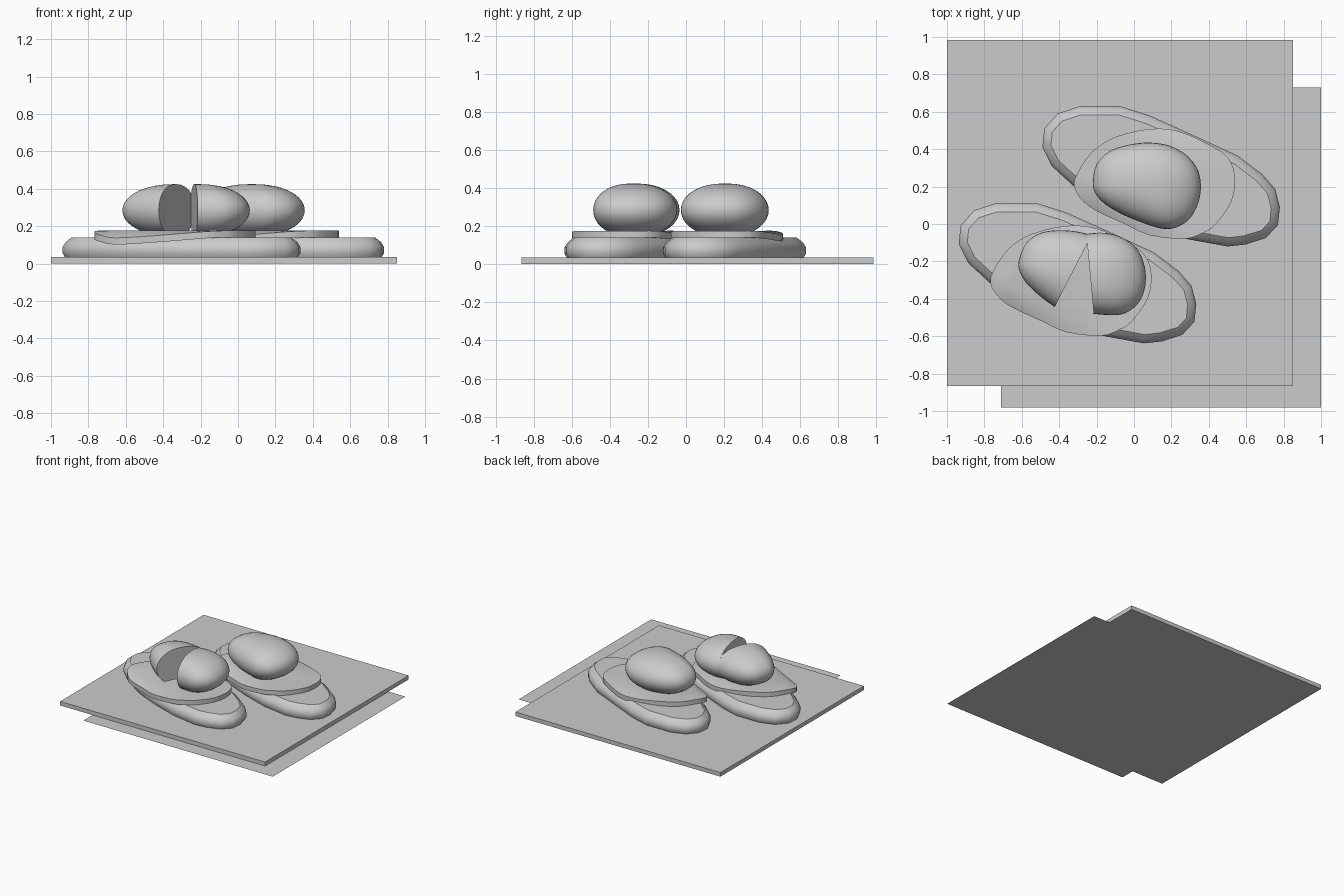
import bpy, bmesh, math
from mathutils import Vector, Matrix

if "Cube" in bpy.data.objects:
    bpy.data.objects.remove(bpy.data.objects["Cube"])

STEP = (-0.447, -0.518, 0)   # offset from the back serving to the front one


def finish(bm, name, angle=35):
    bmesh.ops.recalc_face_normals(bm, faces=bm.faces)
    me = bpy.data.meshes.new(name)
    bm.to_mesh(me)
    bm.free()
    ob = bpy.data.objects.new(name, me)
    bpy.context.collection.objects.link(ob)
    bpy.ops.object.select_all(action='DESELECT')
    ob.select_set(True)
    bpy.context.view_layer.objects.active = ob
    if angle:
        bpy.ops.object.shade_smooth_by_angle(angle=math.radians(angle))
    return ob


def loft(rings):
    """Skin a stack of closed rings and cap both ends."""
    bm = bmesh.new()
    vs = [[bm.verts.new(p) for p in r] for r in rings]
    n = len(vs[0])
    for a, b in zip(vs, vs[1:]):
        for i in range(n):
            j = (i + 1) % n
            bm.faces.new((a[i], a[j], b[j], b[i]))
    bm.faces.new(vs[0])
    bm.faces.new(vs[-1])
    return bm


def inset(pts, d):
    """Shrink a clockwise outline by d."""
    out = []
    for i, p in enumerate(pts):
        t = Vector(pts[(i + 1) % len(pts)][:2]) - Vector(pts[i - 1][:2])
        t.normalize()
        out.append((p[0] + t.y * d, p[1] - t.x * d))
    return out


def smooth(pts, k=3):
    """Catmull-Rom subdivision of a closed outline."""
    out, n = [], len(pts)
    for i in range(n):
        a, b, c, d = (Vector(pts[(i + q) % n]) for q in (-1, 0, 1, 2))
        for s in range(k):
            t = s / k
            out.append(0.5 * (2 * b + (c - a) * t + (2 * a - 5 * b + 4 * c - d) * t * t
                              + (3 * b - a - 3 * c + d) * t ** 3))
    return out


# Outlines, clockwise from the left
BREAD = [(-.49, .41), (-.48, .51), (-.41, .59), (-.29, .63), (-.075, .63), (.085, .58),
         (.35, .46), (.555, .365), (.685, .267), (.755, .187), (.78, .09), (.77, -.005),
         (.705, -.075), (.595, -.11), (.5, -.12), (.28, -.08), (.05, .0), (-.15, .09),
         (-.32, .2), (-.44, .31)]
# third value: how far the edge droops
SLICE = [(-.32, .2, .01), (-.305, .267, 0), (-.225, .385, 0), (-.1, .465, 0), (.085, .508, .012),
         (.235, .497, .018), (.385, .433, .008), (.5, .358, 0), (.54, .25, 0), (.52, .118, 0),
         (.433, -.005, 0), (.364, -.05, 0), (.267, -.08, .005), (.085, -.06, .02),
         (-.05, 0, .03), (-.21, .075, .038), (-.283, .134, .025)]
EGG = [(-.22, .23), (-.2, .32), (-.13, .39), (-.02, .425), (.09, .435), (.2, .415), (.29, .36),
       (.345, .28), (.357, .18), (.335, .09), (.29, .02), (.22, -.02), (.15, -.025),
       (.05, .005), (-.06, .05), (-.16, .11), (-.21, .17)]


def bread():
    return loft([[(x, y, z) for x, y in inset(BREAD, d)]
                 for z, d in ((.03, .015), (.055, 0), (.09, 0), (.115, .016), (.14, .047))])


def slice_():
    s = smooth(SLICE, 3)
    inner = inset(s, .07)
    top, bot = .176, .14
    return loft([[(x, y, bot) for x, y in inner],
                 [(p.x, p.y, bot - p.z) for p in s],
                 [(p.x, p.y, top - p.z) for p in s],
                 [(x, y, top) for x, y in inner]])


def egg():
    o, c = smooth(EGG, 3), Vector((.075, .205))
    rings = []
    for i in range(19):
        a = math.radians(-88 + i * 176 / 18)
        r = math.cos(a) ** .88
        z = .285 + .14 * math.sin(a)
        rings.append([(*(c + (p - c) * r), z) for p in o])
    return loft(rings)


# Bread and topping slice, twice
for where, off in (("back", (0, 0, 0)), ("front", STEP)):
    for part, make in (("bread", bread), ("slice", slice_)):
        finish(make(), f"{where}_{part}").location = off

# Whole egg at the back
finish(egg(), "whole_egg", 50)


def half_egg(name, turn, move, p, q):
    """Turn and move an egg, then keep the part to the right of line p to q."""
    bm = egg()
    c = Vector((.075, .205, 0))
    m = (Matrix.Translation(c + Vector((*move, 0))) @ Matrix.Rotation(math.radians(turn), 4, 'Z')
         @ Matrix.Translation(-c))
    bmesh.ops.transform(bm, matrix=m, verts=bm.verts)
    d = Vector((*q, 0)) - Vector((*p, 0))
    cut = bmesh.ops.bisect_plane(bm, geom=bm.verts[:] + bm.edges[:] + bm.faces[:],
                                 plane_co=(*p, 0), plane_no=(-d.y, d.x, 0), clear_outer=True)
    edges = [e for e in cut['geom_cut'] if isinstance(e, bmesh.types.BMEdge)]
    bmesh.ops.contextual_create(bm, geom=edges)
    finish(bm, name, 50)


# Split egg at the front, opening towards the viewer
half_egg("left_egg_half", -13, (-.405, -.475), (-.25, -.105), (-.425, -.445))
half_egg("right_egg_half", 14, (-.295, -.487), (-.215, -.485), (-.25, -.105))

# Board and the thin sheet beneath it
bm = bmesh.new()
bmesh.ops.create_cube(bm, size=1, matrix=Matrix.Translation((-.075, .06, .0185))
                      @ Matrix.Diagonal((1.85, 1.85, .033, 1)))
finish(bm, "board", 0)
bm = bmesh.new()
bm.faces.new([bm.verts.new((x, y, 0)) for x, y in
              ((-.71, -.98), (1, -.98), (1, .73), (-.71, .73))])
finish(bm, "under_sheet", 0)
